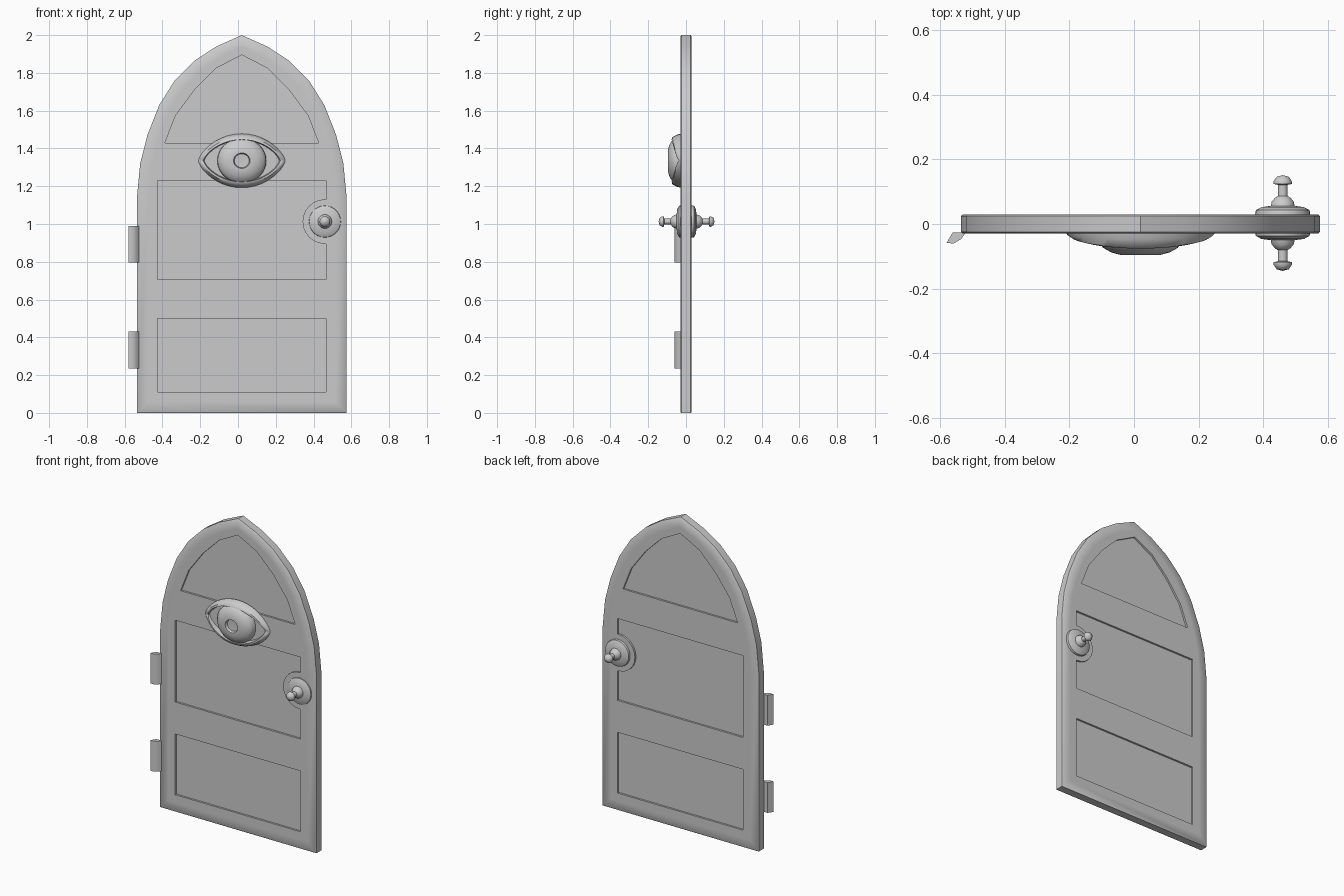
import bpy
import bmesh
import math
from mathutils import Vector

cube = bpy.data.objects.get("Cube")
if cube:
    bpy.data.objects.remove(cube, do_unlink=True)

grey = bpy.data.materials.new("plain_grey")
grey.use_nodes = True
grey.diffuse_color = (0.6, 0.6, 0.6, 1)
grey.node_tree.nodes["Principled BSDF"].inputs["Base Color"].default_value = (0.6, 0.6, 0.6, 1)

CX = 0.02      # middle of the door leaf
HALF = 0.03    # half of its thickness


def finish(obj, angle=45):
    obj.data.materials.clear()
    obj.data.materials.append(grey)
    bpy.ops.object.select_all(action='DESELECT')
    obj.select_set(True)
    bpy.context.view_layer.objects.active = obj
    if obj.type == 'CURVE':
        bpy.ops.object.convert(target='MESH')
    bpy.ops.object.shade_smooth_by_angle(angle=math.radians(angle))
    return obj


def loft(name, rings, wrap=False, angle=45):
    """Skin closed rings of points; cap the ends, or join last to first."""
    bm = bmesh.new()
    loops = [[bm.verts.new(p) for p in ring] for ring in rings]
    pairs = list(zip(loops, loops[1:]))
    if wrap:
        pairs.append((loops[-1], loops[0]))
    else:
        bm.faces.new(loops[0])
        bm.faces.new(loops[-1])
    for a, b in pairs:
        n = len(a)
        for i in range(n):
            j = (i + 1) % n
            bm.faces.new((a[i], a[j], b[j], b[i]))
    bmesh.ops.remove_doubles(bm, verts=bm.verts, dist=1e-5)
    bmesh.ops.recalc_face_normals(bm, faces=bm.faces)
    mesh = bpy.data.meshes.new(name)
    bm.to_mesh(mesh)
    bm.free()
    obj = bpy.data.objects.new(name, mesh)
    bpy.context.collection.objects.link(obj)
    return finish(obj, angle)


def lathe(name, profile, centre, squash=1.0, sides=28, angle=45):
    """Turn a (radius, y) profile about the y direction."""
    rings = []
    for r, y in profile:
        r = max(r, 0.0005)
        rings.append([(centre[0] + r * math.cos(t), y,
                       centre[1] + squash * r * math.sin(t))
                      for t in (math.tau * i / sides for i in range(sides))])
    return loft(name, rings, angle=angle)


def plate(name, outlines, half):
    """Flat sheet from x,z outlines; inner outlines become openings."""
    curve = bpy.data.curves.new(name, 'CURVE')
    curve.dimensions = '2D'
    curve.fill_mode = 'BOTH'
    curve.extrude = half
    for pts in outlines:
        spline = curve.splines.new('POLY')
        spline.points.add(len(pts) - 1)
        for point, (x, z) in zip(spline.points, pts):
            point.co = (x, z, 0, 1)
        spline.use_cyclic_u = True
    obj = bpy.data.objects.new(name, curve)
    obj.rotation_euler.x = math.radians(90)
    bpy.context.collection.objects.link(obj)
    return finish(obj, 30)


def mirrored(half):
    """Right half, bottom to apex, completed to a counterclockwise outline."""
    return ([(CX + x, z) for x, z in half]
            + [(CX - x, z) for x, z in reversed(half[:-1])])


def inset(pts, d):
    out = []
    for i, p in enumerate(pts):
        p = Vector(p)
        a = (p - Vector(pts[i - 1])).normalized()
        b = (Vector(pts[(i + 1) % len(pts)]) - p).normalized()
        na, nb = Vector((-a.y, a.x)), Vector((-b.y, b.x))
        out.append(tuple(p + (na + nb) * d / (1 + na.dot(nb))))
    return out


# Pointed-arch outline of the door
arch = mirrored([(0.555, 0), (0.555, 1.14), (0.538, 1.32), (0.5, 1.47),
                 (0.437, 1.63), (0.355, 1.76), (0.25, 1.865), (0.135, 1.94), (0, 2)])

# Panel outlines, the middle one notched round the knob
KNOB = (0.46, 1.013)
L, R = CX - 0.445, CX + 0.445
top = mirrored([(0.407, 1.43), (0.35, 1.575), (0.25, 1.71), (0.135, 1.825), (0, 1.895)])
notch = [(KNOB[0] + 0.118 * math.cos(t), KNOB[1] + 0.118 * math.sin(t))
         for t in (math.radians(270 - 15 * i) for i in range(13))]
notch[0], notch[-1] = (R, notch[0][1]), (R, notch[-1][1])
middle = [(L, 0.705), (R, 0.705)] + notch + [(R, 1.23), (L, 1.23)]
bottom = [(L, 0.11), (R, 0.11), (R, 0.5), (L, 0.5)]

# Softened rim, rails with openings, recessed panels
BAND = 0.06
section = [(BAND, -HALF), (0.006, -HALF), (0, -0.025),
           (0, 0.025), (0.006, HALF), (BAND, HALF)]
loft("door_rim", [[(x, y, z) for x, z in inset(arch, d)] for d, y in section], wrap=True)
plate("door_rails", [inset(arch, BAND), top, middle, bottom], HALF)
for name, shape in (("top_panel", top), ("middle_panel", middle), ("bottom_panel", bottom)):
    plate(name, [shape], 0.018)

# Double knob with rosettes, through the door
half_knob = [(0.085, 0.03), (0.083, 0.04), (0.066, 0.049), (0.037, 0.053),
             (0.034, 0.066), (0.024, 0.078), (0.015, 0.084), (0.015, 0.118),
             (0.028, 0.121), (0.028, 0.129), (0.019, 0.143), (0, 0.148)]
lathe("door_knob", [(r, 0.003 - y) for r, y in reversed(half_knob)]
      + [(r, 0.003 + y) for r, y in half_knob], KNOB)

# Hinges
leaf = [(-0.58, -0.059), (-0.557, -0.06), (-0.535, -0.047), (-0.521, -0.027), (-0.561, -0.027)]
for name, z in (("lower_hinge", 0.235), ("upper_hinge", 0.795)):
    loft(name, [[(x, y, h) for x, y in leaf] for h in (z, z + 0.195)])

# Almond eyelids, bulging forward towards the middle
EYE = (CX, 1.335)


def almond(w, h, y, bulge):
    ring = []
    for i in range(40):
        t = math.tau * i / 40
        s = math.sin(t)
        ring.append((EYE[0] + w * math.cos(t), y - bulge * abs(s),
                     EYE[1] + math.copysign(h * abs(s) ** 1.4, s)))
    return ring


loft("eyelids", [almond(0.232, 0.143, -0.027, 0), almond(0.226, 0.138, -0.034, 0.014),
                 almond(0.215, 0.125, -0.038, 0.034), almond(0.203, 0.112, -0.038, 0.038),
                 almond(0.198, 0.108, -0.034, 0)])

# Eyeball with a sunken pupil
lathe("eyeball", [(0.13, -0.028), (0.128, -0.058), (0.115, -0.074), (0.09, -0.088),
                  (0.06, -0.096), (0.044, -0.096), (0.039, -0.08), (0, -0.078)],
      EYE, squash=0.93, sides=32)
